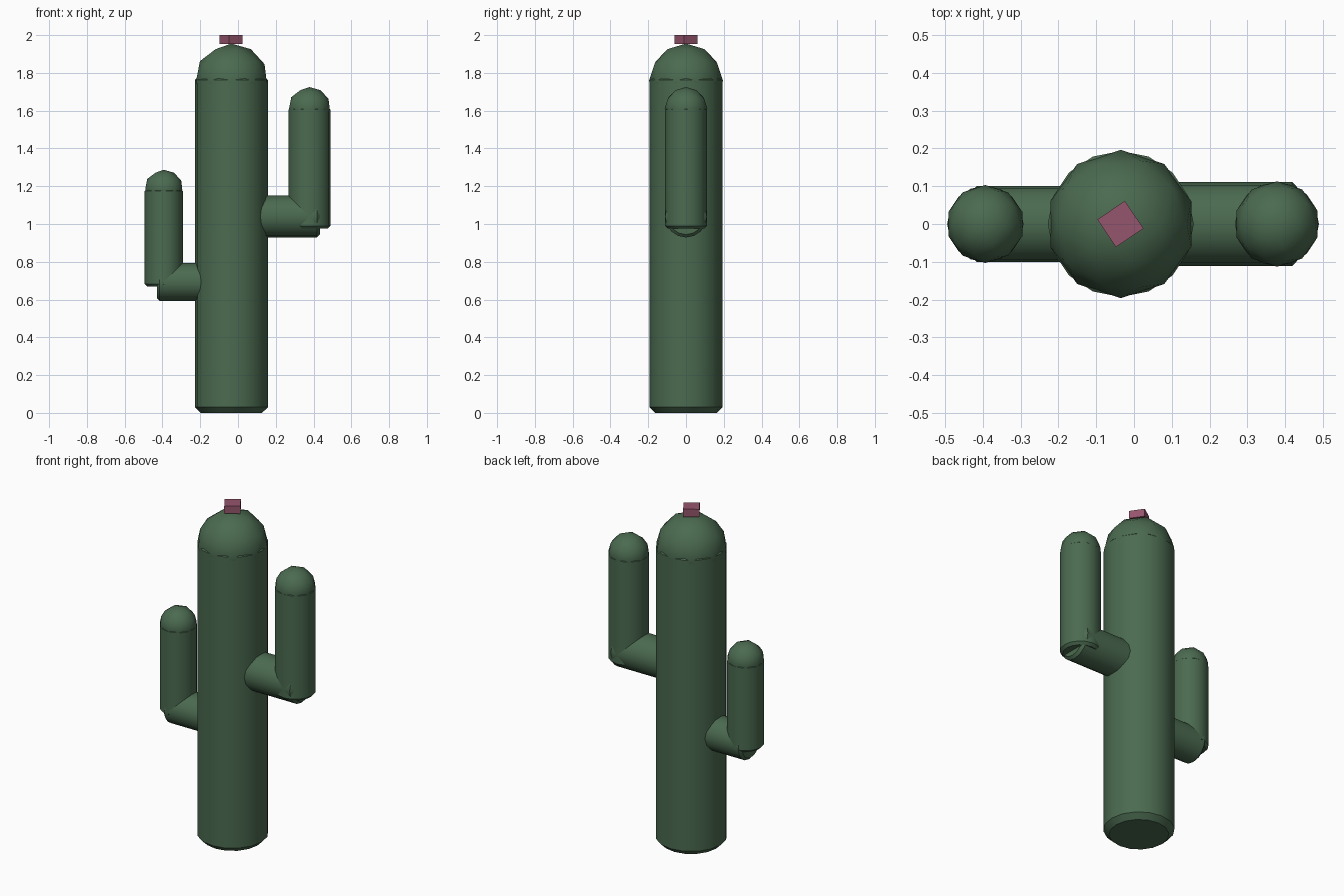
import bpy
from math import pi, radians

if "Cube" in bpy.data.objects:
    bpy.data.objects.remove(bpy.data.objects["Cube"])


def material(name, rgb):
    m = bpy.data.materials.new(name)
    m.diffuse_color = (*rgb, 1)
    m.use_nodes = True
    m.node_tree.nodes["Principled BSDF"].inputs["Base Color"].default_value = m.diffuse_color
    return m


green = material("cactus_green", (0.07, 0.145, 0.08))
pink = material("flower_pink", (0.3, 0.09, 0.15))


def finish(name, mat, bevel=0.0, angle=60):
    ob = bpy.context.object
    ob.name = name
    ob.data.materials.append(mat)
    if bevel:
        b = ob.modifiers.new("bevel", "BEVEL")
        b.width = bevel
        b.segments = 1
        b.limit_method = "ANGLE"
        b.angle_limit = radians(60)
    bpy.ops.object.shade_smooth_by_angle(angle=radians(angle))
    return ob


def upright(name, x, r, z0, z1, bevel):
    bpy.ops.mesh.primitive_cylinder_add(
        vertices=16, radius=r, depth=z1 - z0, location=(x, 0, (z0 + z1) / 2))
    finish(name, green, bevel)


def elbow(name, x0, x1, r, z):
    bpy.ops.mesh.primitive_cylinder_add(
        vertices=16, radius=r, depth=x1 - x0,
        location=((x0 + x1) / 2, 0, z), rotation=(0, pi / 2, 0))
    finish(name, green, 0.015)


def dome(name, x, r, z):
    bpy.ops.mesh.primitive_ico_sphere_add(subdivisions=2, radius=r, location=(x, 0, z))
    finish(name, green)


# Trunk with faceted round cap
upright("trunk", -0.035, 0.193, 0.0, 1.793, 0.03)
dome("trunk_cap", -0.035, 0.196, 1.759)

# Left arm (low)
elbow("left_elbow", -0.43, -0.06, 0.101, 0.693)
upright("left_arm", -0.393, 0.101, 0.668, 1.19, 0.015)
dome("left_arm_cap", -0.393, 0.103, 1.184)

# Right arm (high)
elbow("right_elbow", 0.0, 0.433, 0.111, 1.04)
upright("right_arm", 0.378, 0.111, 0.975, 1.62, 0.015)
dome("right_arm_cap", 0.378, 0.113, 1.612)

# Flower block on top
bpy.ops.mesh.primitive_cube_add(size=1, location=(-0.036, 0, 1.977), rotation=(0, 0, radians(34)))
bpy.context.object.scale = (0.088, 0.088, 0.046)
finish("flower", pink, angle=30)
